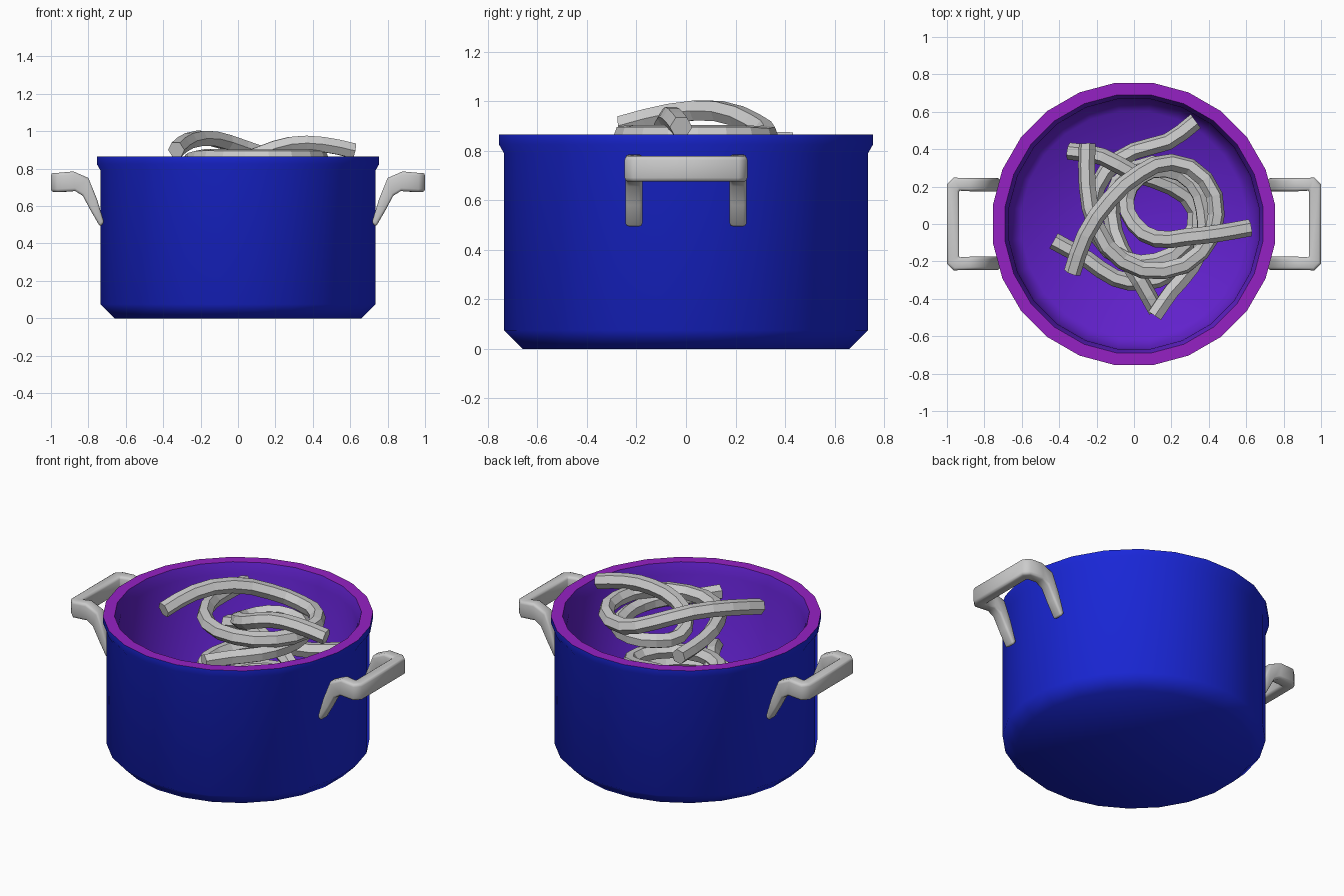
import bpy, bmesh, math

if "Cube" in bpy.data.objects:
    bpy.data.objects.remove(bpy.data.objects["Cube"])


def material(name, rgb):
    m = bpy.data.materials.new(name)
    m.diffuse_color = (*rgb, 1)
    m.use_nodes = True
    m.node_tree.nodes["Principled BSDF"].inputs["Base Color"].default_value = m.diffuse_color
    return m


def finish(name, bm, angle):
    bmesh.ops.recalc_face_normals(bm, faces=bm.faces)
    me = bpy.data.meshes.new(name)
    bm.to_mesh(me)
    bm.free()
    ob = bpy.data.objects.new(name, me)
    bpy.context.collection.objects.link(ob)
    bpy.ops.object.select_all(action='DESELECT')
    ob.select_set(True)
    bpy.context.view_layer.objects.active = ob
    bpy.ops.object.shade_smooth_by_angle(angle=math.radians(angle))
    return ob


# Pot body: lathe profile (radius, z, material index of the band that follows)
SIDES = 24
profile = [(.66, 0, 0), (.735, .075, 0), (.735, .79, 0), (.755, .825, 0),
           (.755, .865, 2), (.69, .865, 1), (.668, .80, 1), (.66, .14, 1),
           (.60, .07, 1)]
bm = bmesh.new()
rings = []
for r, z, _ in profile:
    r /= math.cos(math.pi / SIDES)
    rings.append([bm.verts.new((r * math.cos(a), r * math.sin(a), z))
                  for a in ((i + .5) * 2 * math.pi / SIDES for i in range(SIDES))])
for (_, _, mat), lo, hi in zip(profile, rings, rings[1:]):
    for i in range(SIDES):
        j = (i + 1) % SIDES
        bm.faces.new((lo[i], lo[j], hi[j], hi[i])).material_index = mat
bm.faces.new(rings[0]).material_index = 0
bm.faces.new(rings[-1]).material_index = 1
pot = finish("pot_body", bm, 60)
pot.data.materials.append(material("pot_blue", (.01, .02, .7)))
pot.data.materials.append(material("inside_purple", (.12, .015, .6)))
pot.data.materials.append(material("rim_purple", (.3, .015, .55)))

# Handles: (upper x, z, lower x, z) stations of a leg, swept round into the grip bar
leg = [(.715, .51, .737, .488), (.755, .64, .79, .58),
       (.80, .75, .83, .655), (.88, .785, .87, .68)]


def half_handle():
    half = []
    for ux, uz, lx, lz in leg:
        half.append([(ux, .245, uz), (ux, .175, uz), (lx, .175, lz), (lx, .245, lz)])
    for (ox, oy), (ix, iy) in (((.965, .248), (.93, .178)), ((1, .213), (.935, .172))):
        half.append([(ox, oy, .778), (ix, iy, .778), (ix, iy, .675), (ox, oy, .675)])
    return half


for label, side in (("right", 1), ("left", -1)):
    half = half_handle()
    stations = half + [[(x, -y, z) for x, y, z in ring] for ring in reversed(half)]
    bm = bmesh.new()
    loops = [[bm.verts.new((side * x, y, z)) for x, y, z in ring] for ring in stations]
    for a, b in zip(loops, loops[1:]):
        for i in range(4):
            j = (i + 1) % 4
            bm.faces.new((a[i], a[j], b[j], b[i]))
    bm.faces.new(loops[0])
    bm.faces.new(loops[-1])
    ob = finish("handle_" + label, bm, 180)
    bevel = ob.modifiers.new("soft_edges", 'BEVEL')
    bevel.width = .014
    bevel.segments = 2
    bevel.limit_method = 'ANGLE'
    bevel.angle_limit = math.radians(60)


# Noodles: faceted hexagonal tubes along looping paths
def noodle(name, pts):
    cu = bpy.data.curves.new(name, 'CURVE')
    cu.dimensions = '3D'
    cu.resolution_u = 2
    cu.bevel_depth = .046
    cu.bevel_resolution = 1
    cu.use_fill_caps = True
    sp = cu.splines.new('BEZIER')
    sp.bezier_points.add(len(pts) - 1)
    sp.use_smooth = False
    for bp, p in zip(sp.bezier_points, pts):
        bp.co = p
        bp.handle_left_type = bp.handle_right_type = 'AUTO'
    ob = bpy.data.objects.new(name, cu)
    bpy.context.collection.objects.link(ob)
    bpy.ops.object.select_all(action='DESELECT')
    ob.select_set(True)
    bpy.context.view_layer.objects.active = ob
    bpy.ops.object.convert(target='MESH')


def flat(z, pairs):
    return [(x, y, z) for x, y in pairs]


noodle("noodle_top",
       [(-.33, -.26, .90), (-.26, -.06, .95), (-.13, .13, .96), (.03, .27, .91)]
       + flat(.86, [(.2, .33), (.38, .24), (.44, .05), (.36, -.15),
                    (.16, -.25), (-.06, -.20), (-.2, -.02)])
       + [(-.25, .2, .84), (-.25, .43, .83)])
noodle("noodle_upper",
       [(.62, -.02, .895), (.45, -.05, .93), (.28, -.07, .93), (.12, -.08, .88),
        (0, 0, .83)]
       + flat(.785, [(-.04, .13), (.03, .25), (.17, .29), (.31, .22), (.37, .08),
                     (.37, -.08), (.31, -.23), (.2, -.36), (.11, -.49)]))
noodle("noodle_lower",
       [(-.35, .39, .57), (-.17, .36, .61), (0, .27, .61), (.2, .2, .56)]
       + flat(.52, [(.33, .07), (.28, -.10), (.12, -.2), (-.05, -.19), (-.19, -.07),
                    (-.22, .1), (-.15, .28), (0, .39), (.18, .44), (.33, .55)]))
noodle("noodle_bottom",
       flat(.42, [(-.43, -.09), (-.25, -.19), (-.1, -.29), (.05, -.31), (.2, -.26),
                  (.34, -.1), (.38, .1), (.28, .27), (.1, .32), (-.08, .22)])
       + [(-.12, .05, .43), (-.07, -.13, .47), (.03, -.3, .5), (.12, -.46, .46)])
